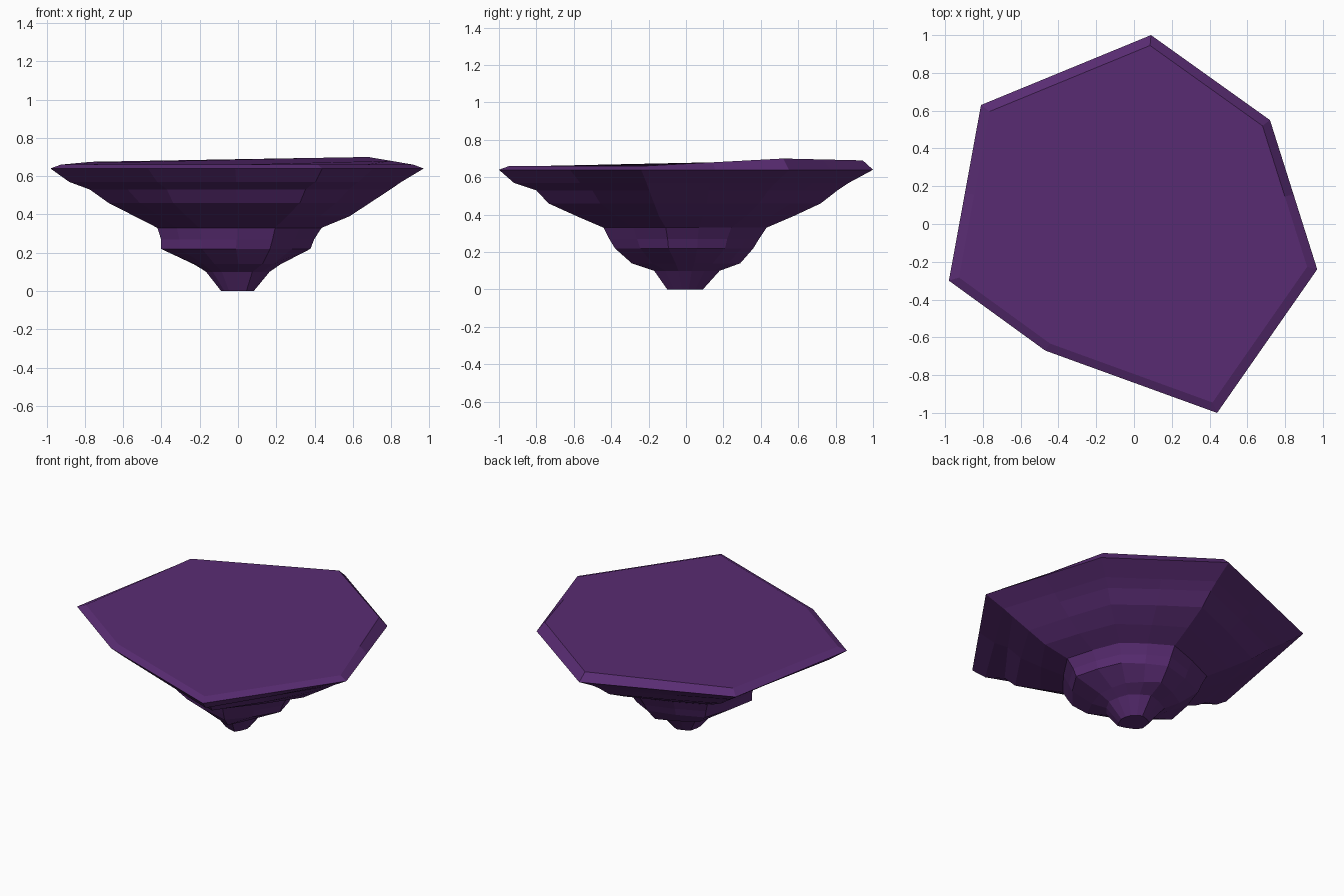
import bpy, bmesh

if "Cube" in bpy.data.objects:
    bpy.data.objects.remove(bpy.data.objects["Cube"])

# widest outline of the rock (seven corners) and the height of the top face there
RIM = [(.09, 1.0), (.72, .55), (.97, -.24), (.44, -1.0), (-.47, -.67), (-.98, -.30), (-.81, .63)]
TOP_Z = [.69, .70, .66, .66, .66, .66, .675]

# underside: ring heights and, per corner, fraction of the rim radius
HEIGHTS = [.57, .53, .46, .39, .33, .27, .22, .14, .10, .01]
TAPER = [
    [.87, .81, .72, .57, .43, .39, .36, .29, .18, .09],
    [.87, .80, .71, .58, .44, .40, .38, .26, .18, .09],
    [.88, .82, .71, .60, .45, .41, .39, .23, .17, .085],
    [.92, .80, .735, .58, .44, .41, .38, .29, .17, .10],
    [.90, .79, .72, .57, .43, .41, .40, .26, .18, .10],
    [.90, .79, .69, .55, .43, .41, .41, .23, .17, .09],
    [.88, .80, .70, .56, .43, .40, .38, .27, .18, .09],
]


def ring(bm, corners, bulge):
    """Closed ring of corners with slightly bulged edge midpoints."""
    verts = []
    for i, (x, y, z) in enumerate(corners):
        nx, ny, nz = corners[(i + 1) % len(corners)]
        verts.append(bm.verts.new((x, y, z)))
        verts.append(bm.verts.new(((x + nx) / 2 * bulge, (y + ny) / 2 * bulge, (z + nz) / 2)))
    return verts


bm = bmesh.new()
rings = [
    ring(bm, [(x * .945, y * .945, z) for (x, y), z in zip(RIM, TOP_Z)], 1.0),
    ring(bm, [(x, y, .64) for x, y in RIM], 1.0),
]
for k, h in enumerate(HEIGHTS):
    corners = [(x * t[k], y * t[k], h if k < 9 else 0.0) for (x, y), t in zip(RIM, TAPER)]
    rings.append(ring(bm, corners, 1.0 + .006 * k))

# bands between rings, then the flat top and the small foot
for a, b in zip(rings, rings[1:]):
    n = len(a)
    for i in range(n):
        j = (i + 1) % n
        bm.faces.new((a[i], b[i], b[j], a[j]))
bm.faces.new(rings[0])
bm.faces.new(rings[-1])
bmesh.ops.recalc_face_normals(bm, faces=bm.faces)

mesh = bpy.data.meshes.new("floating_rock")
bm.to_mesh(mesh)
bm.free()
rock = bpy.data.objects.new("floating_rock", mesh)
bpy.context.collection.objects.link(rock)

mat = bpy.data.materials.new("dark_purple")
mat.diffuse_color = (.10, .025, .17, 1)
mat.use_nodes = True
mat.node_tree.nodes["Principled BSDF"].inputs["Base Color"].default_value = mat.diffuse_color
mesh.materials.append(mat)
